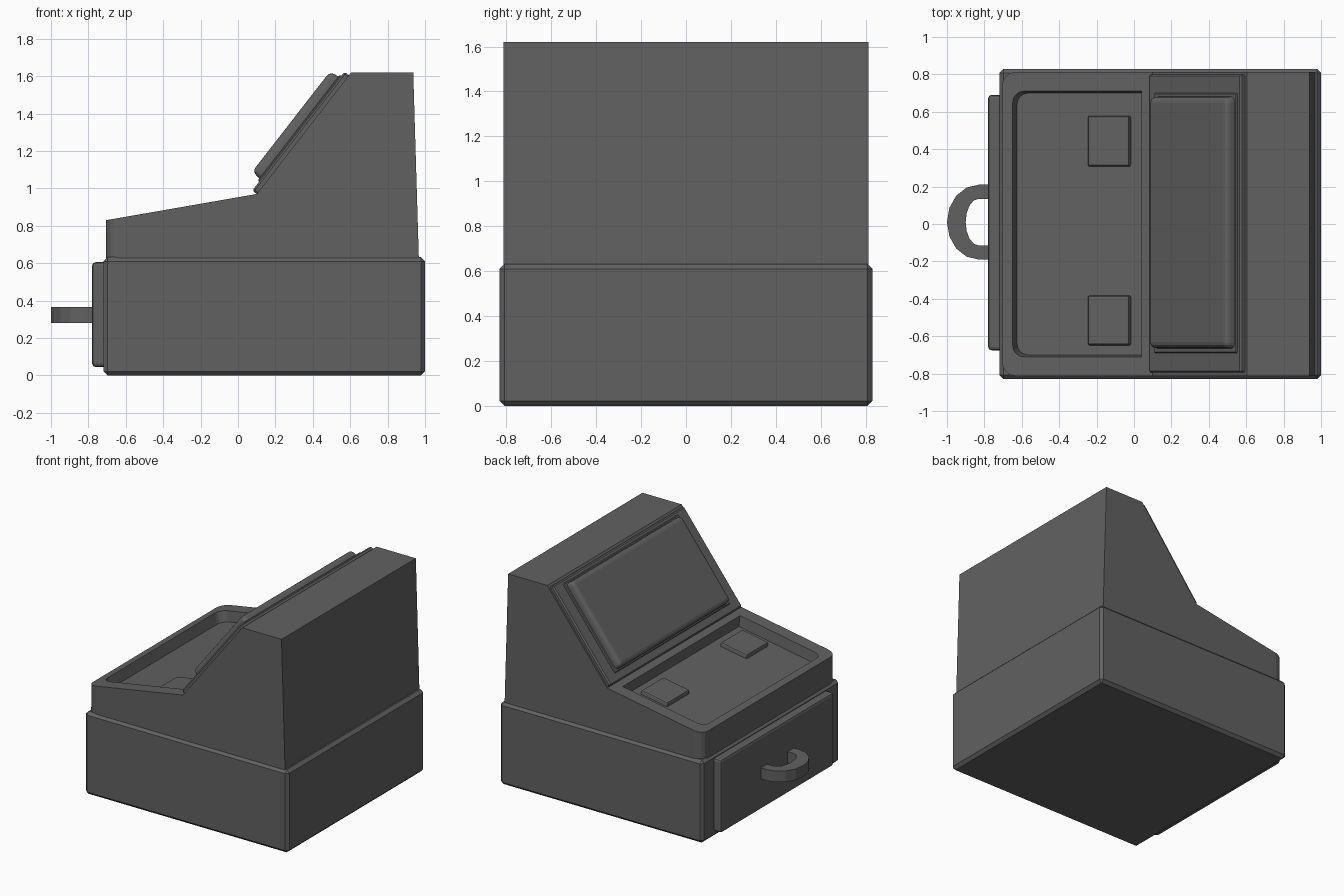
import bpy, bmesh
from math import sin, cos, pi, atan2
from mathutils import Matrix

if "Cube" in bpy.data.objects:
    bpy.data.objects.remove(bpy.data.objects["Cube"])

dark = bpy.data.materials.new("dark_grey")
dark.diffuse_color = (0.12, 0.12, 0.12, 1)
dark.use_nodes = True
dark.node_tree.nodes["Principled BSDF"].inputs["Base Color"].default_value = dark.diffuse_color


def finish(name, bm, bevel=0.0, segments=1, frame=None):
    bmesh.ops.recalc_face_normals(bm, faces=bm.faces)
    if bevel:
        bmesh.ops.bevel(bm, geom=bm.edges[:], offset=bevel, segments=segments,
                        profile=0.5, affect='EDGES', clamp_overlap=True)
    mesh = bpy.data.meshes.new(name)
    bm.to_mesh(mesh)
    bm.free()
    mesh.materials.append(dark)
    obj = bpy.data.objects.new(name, mesh)
    bpy.context.collection.objects.link(obj)
    if frame:
        mesh.transform(frame)
    return obj


def prism(points, direction):
    bm = bmesh.new()
    face = bm.faces.new([bm.verts.new(p) for p in points])
    new = bmesh.ops.extrude_face_region(bm, geom=[face])["geom"]
    bmesh.ops.translate(bm, vec=direction,
                        verts=[g for g in new if isinstance(g, bmesh.types.BMVert)])
    return bm


def box(x, y, z, taper=0.0):
    # taper pulls the top face inwards
    bm = prism([(x[0], y[0], z[0]), (x[1], y[0], z[0]),
                (x[1], y[1], z[0]), (x[0], y[1], z[0])], (0, 0, z[1] - z[0]))
    cx, cy, cz = sum(x) / 2, sum(y) / 2, sum(z) / 2
    for v in bm.verts:
        if v.co.z > cz:
            v.co.x += taper if v.co.x < cx else -taper
            v.co.y += taper if v.co.y < cy else -taper
    return bm


def round_front(bm, x_limit, radius):
    # round the two upright edges nearest the drawer side
    bmesh.ops.recalc_face_normals(bm, faces=bm.faces)
    edges = [e for e in bm.edges if all(v.co.x < x_limit for v in e.verts)
             and abs(e.verts[0].co.z - e.verts[1].co.z) > 0.05]
    bmesh.ops.bevel(bm, geom=edges, offset=radius, segments=4, profile=0.5, affect='EDGES')


def slope_frame(x, z, angle):
    return Matrix.Translation((x, 0, z)) @ Matrix.Rotation(-angle, 4, 'Y')


# lower cabinet, drawer front
finish("base_cabinet", box((-0.72, 1.0), (-0.83, 0.83), (0, 0.632)), 0.022)
finish("drawer_front", box((-0.78, -0.70), (-0.675, 0.69), (0.045, 0.605)), 0.018, 2)

# drawer handle: half-ring bar
steps = 8
arc = [pi / 2 + pi * i / steps for i in range(steps + 1)]
outer = [(-0.83 + 0.17 * cos(a), 0.01 + 0.20 * sin(a), 0.28) for a in arc]
inner = [(-0.83 + 0.07 * cos(a), 0.01 + 0.125 * sin(a), 0.28) for a in reversed(arc)]
ring = ([(-0.77, 0.21, 0.28)] + outer + [(-0.77, -0.19, 0.28), (-0.77, -0.115, 0.28)]
        + inner + [(-0.77, 0.135, 0.28)])
finish("drawer_handle", prism(ring, (0, 0, 0.085)))

# upper housing
profile = [(-0.705, 0.62), (-0.705, 0.83), (0.10, 0.97), (0.605, 1.62),
           (0.937, 1.62), (0.967, 0.62)]
bm = prism([(x, -0.812, z) for x, z in profile], (0, 1.624, 0))
round_front(bm, -0.7, 0.07)
housing = finish("upper_housing", bm)

# sunken key tray with slightly sloping walls
tray_frame = slope_frame(-0.705, 0.83, atan2(0.14, 0.805))
bm = box((0.067, 0.745), (-0.70, 0.70), (-0.08, 0.08), -0.02)
round_front(bm, 0.07, 0.06)
cutter = finish("tray_cutter", bm, frame=tray_frame)
cutter.hide_render = True
mod = housing.modifiers.new("tray", 'BOOLEAN')
mod.operation = 'DIFFERENCE'
mod.solver = 'EXACT'
mod.object = cutter
bpy.context.view_layer.objects.active = housing
bpy.ops.object.modifier_apply(modifier=mod.name)
bpy.data.objects.remove(cutter)

# two key pads
for side, y in (("left", (0.305, 0.58)), ("right", (-0.65, -0.38))):
    finish("key_pad_" + side, box((0.451, 0.686), y, (-0.09, -0.05), 0.006), 0.009, 2, tray_frame)

# sloping display: frame, surround, raised panel
display_frame = slope_frame(0.10, 0.97, atan2(0.65, 0.505))
finish("display_frame", box((0.0, 0.804), (-0.795, 0.8), (-0.03, 0.03)), 0.01, 1, display_frame)
finish("display_surround", box((0.06, 0.777), (-0.69, 0.70), (0.0, 0.04)), 0.006, 1, display_frame)
finish("display_panel", box((0.07, 0.768), (-0.67, 0.685), (0.0, 0.092), 0.01), 0.028, 3, display_frame)
